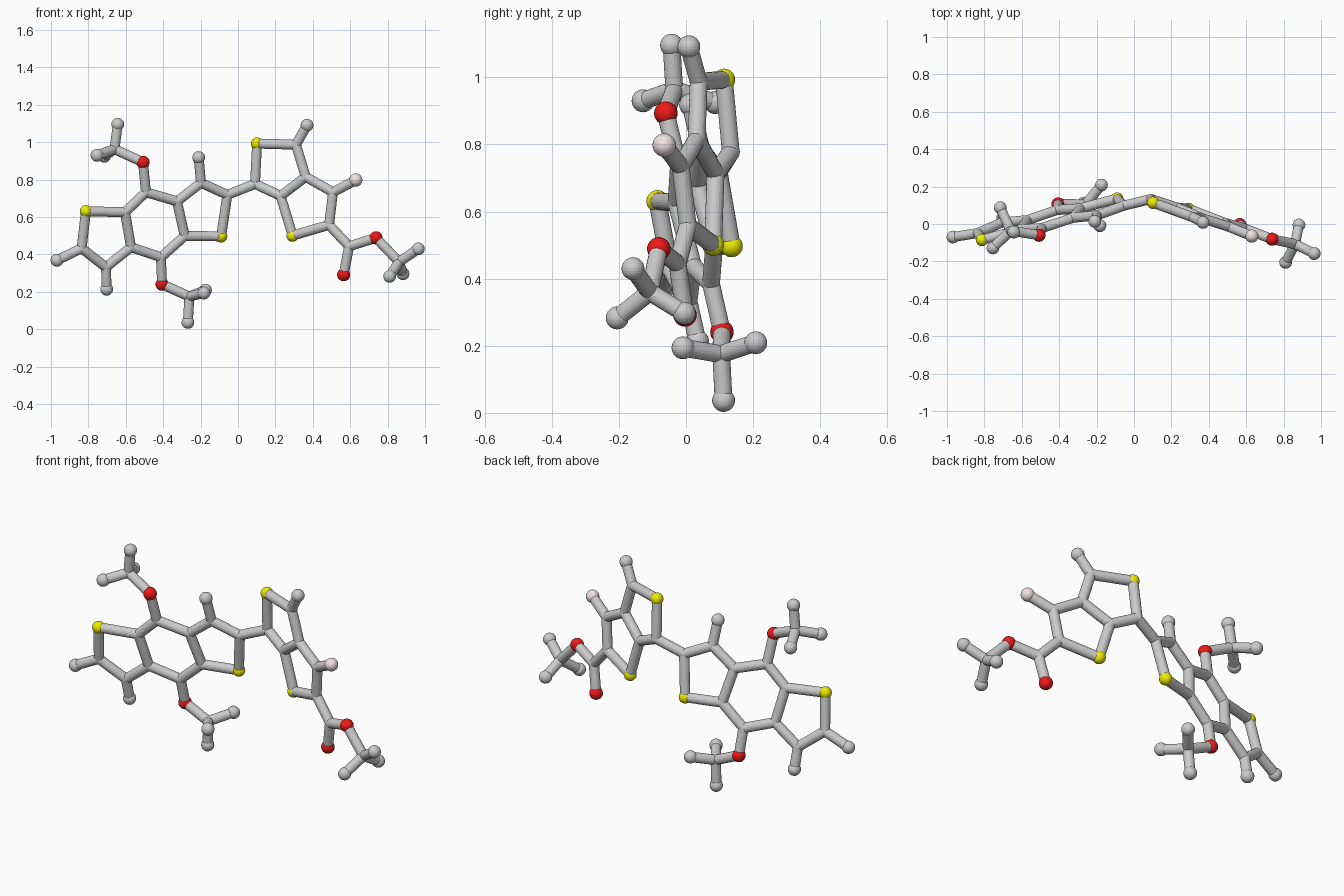
import bpy, bmesh
from mathutils import Vector, Matrix

if "Cube" in bpy.data.objects:
    bpy.data.objects.remove(bpy.data.objects["Cube"])

BOND_R, BALL_R = 0.0265, 0.034


def left(x, z):   # the fused left rings lie in one tilted plane
    return Vector((x, 0.267 + 0.266 * x - 0.215 * z, z))


def right(x, z):  # the fused right rings lie in another
    return Vector((x, 0.225 - 0.365 * x - 0.075 * z, z))


# Joints: name -> position
P = {
    # left three-ring group
    "ls1": left(-.813, .631), "l2": left(-.836, .433), "l2end": left(-.968, .369),
    "l3": left(-.706, .332), "l3end": left(-.702, .214), "l4": left(-.572, .439),
    "l5": left(-.604, .626), "l6": left(-.492, .733), "lo1": left(-.508, .893),
    "l7": left(-.326, .684), "l8": left(-.285, .499), "l9": left(-.412, .385),
    "lo2": left(-.406, .241), "l10": left(-.198, .783), "l10end": left(-.210, .918),
    "l11": left(-.057, .719), "ls2": left(-.090, .497),
    # upper and lower side branches
    "m1": Vector((-.660, -.035, .963)), "m1a": Vector((-.643, -.043, 1.096)),
    "m1b": Vector((-.754, -.128, .930)), "m1c": Vector((-.715, .087, .925)),
    "m2": Vector((-.260, .105, .175)), "m2a": Vector((-.268, .112, .037)),
    "m2b": Vector((-.174, .208, .209)), "m2c": Vector((-.182, -.009, .194)),
    # right two-ring group
    "r1": right(.091, .777), "rs1": right(.102, .993), "r2": right(.310, .987),
    "r2end": right(.369, 1.091), "r3": right(.362, .815), "r4": right(.228, .713),
    "rs2": right(.292, .501), "r5": right(.487, .558), "r6": right(.508, .733),
    "rf": right(.630, .798), "r7": right(.594, .444), "ro1": right(.565, .292),
    "ro2": right(.738, .489),
    "m3": Vector((.861, -.108, .360)), "m3a": Vector((.964, -.158, .430)),
    "m3b": Vector((.811, -.205, .283)), "m3c": Vector((.882, -.005, .297)),
}

# Chains of connected joints
CHAINS = """
ls1 l2 l3 l4 l5 ls1 | l5 l6 l7 l8 l9 l4 | l7 l10 l11 ls2 l8 | l2 l2end | l3 l3end
l10 l10end | l6 lo1 m1 m1a | m1b m1 m1c | l9 lo2 m2 m2a | m2b m2 m2c | l11 r1
r1 rs1 r2 r3 r4 r1 | r4 rs2 r5 r6 r3 | r2 r2end | r6 rf | r5 r7 ro1 | r7 ro2 m3 m3a
m3b m3 m3c""".replace("\n", "|").split("|")


def finish(bm, name, colour=None):
    mesh = bpy.data.meshes.new(name)
    bm.to_mesh(mesh)
    bm.free()
    ob = bpy.data.objects.new(name, mesh)
    bpy.context.collection.objects.link(ob)
    if colour:
        mat = bpy.data.materials.new(name + "_colour")
        mat.diffuse_color = (*colour, 1)
        mat.use_nodes = True
        mat.node_tree.nodes["Principled BSDF"].inputs["Base Color"].default_value = mat.diffuse_color
        mesh.materials.append(mat)


def balls(name, keys, radius, colour=None):
    bm = bmesh.new()
    for k in keys:
        bmesh.ops.create_uvsphere(bm, u_segments=24, v_segments=16, radius=radius,
                                  matrix=Matrix.Translation(P[k]))
    finish(bm, name, colour)


# Bonds
bm = bmesh.new()
for chain in CHAINS:
    names = chain.split()
    for a, b in zip(names, names[1:]):
        d = P[b] - P[a]
        m = Matrix.Translation((P[a] + P[b]) / 2) @ d.to_track_quat('Z', 'Y').to_matrix().to_4x4()
        bmesh.ops.create_cone(bm, cap_ends=True, segments=20, radius1=BOND_R,
                              radius2=BOND_R, depth=d.length, matrix=m)
finish(bm, "bonds")

# Balls: coloured joints, grey tips, flush inner joints
yellow = ["ls1", "ls2", "rs1", "rs2"]
red = ["lo1", "lo2", "ro1", "ro2"]
tips = [k for k in P if k.endswith("end") or (k[0] == "m" and len(k) == 3)]
inner = [k for k in P if k not in yellow + red + tips + ["rf"]]
balls("yellow_balls", yellow, 0.033, (.85, .85, 0))
balls("red_balls", red, 0.035, (.85, .01, .01))
balls("pink_ball", ["rf"], 0.035, (.9, .76, .77))
balls("tip_balls", tips, BALL_R)
balls("inner_joints", inner, BOND_R + .0005)
